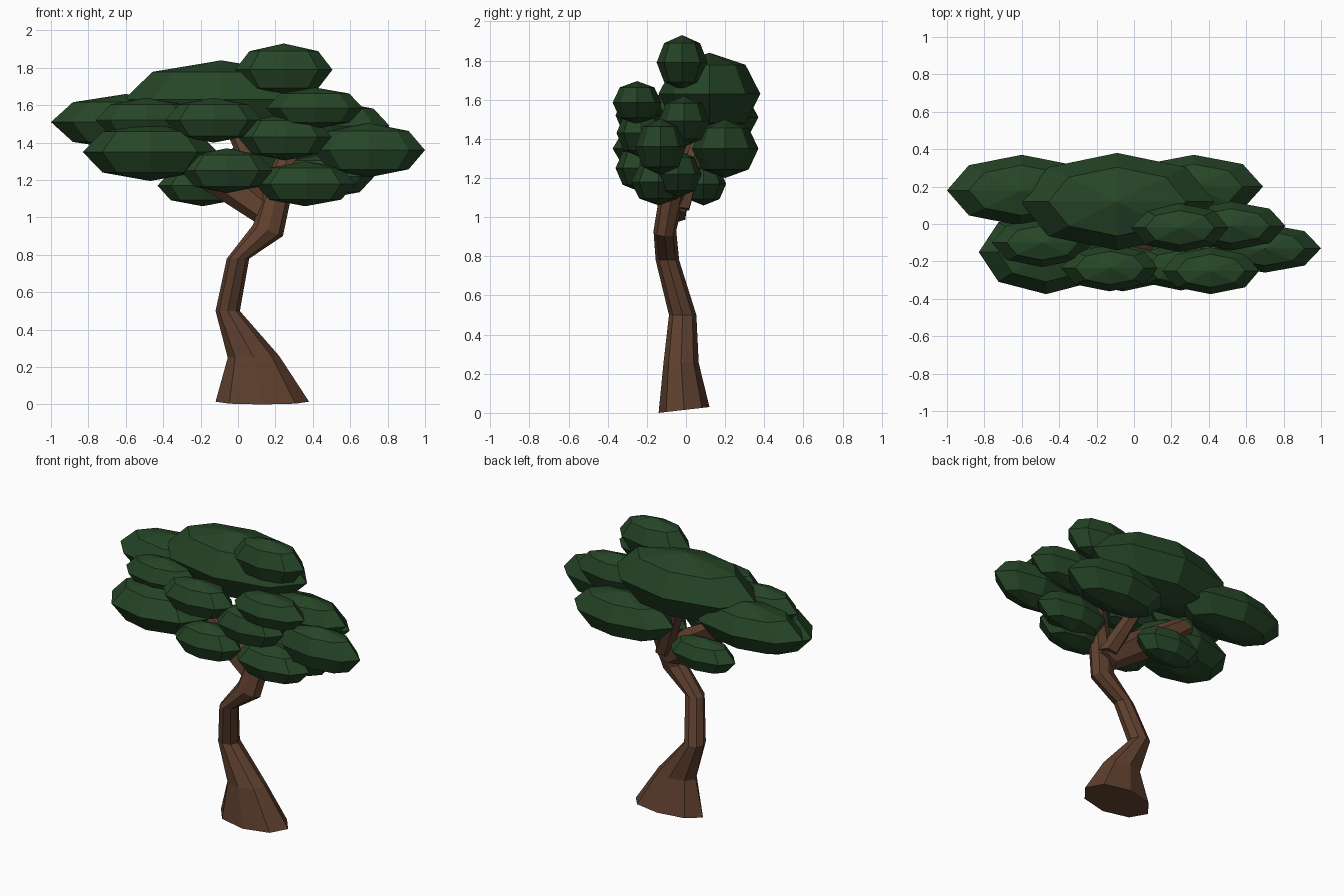
import bpy, bmesh, math
from mathutils import Vector


def material(name, rgb):
    m = bpy.data.materials.new(name)
    m.diffuse_color = (*rgb, 1)
    return m


bark = material("brown bark", (0.115, 0.052, 0.028))
leaf = material("dark green leaves", (0.019, 0.060, 0.020))


def finish(bm, name, mat):
    bmesh.ops.recalc_face_normals(bm, faces=bm.faces)
    me = bpy.data.meshes.new(name)
    bm.to_mesh(me)
    bm.free()
    me.materials.append(mat)
    ob = bpy.data.objects.new(name, me)
    bpy.context.collection.objects.link(ob)
    return ob


def loft(name, rings, sides=8):
    """Each ring: left x, left z, right x, right z, centre y, half depth, z tilt along y."""
    bm = bmesh.new()
    loops = []
    for lx, lz, rx, rz, y, d, tilt in rings:
        c = Vector(((lx + rx) / 2, y, (lz + rz) / 2))
        u = Vector(((rx - lx) / 2, 0, (rz - lz) / 2))
        v = Vector((0, d, tilt))
        loops.append([bm.verts.new(c + u * math.cos(a) + v * math.sin(a))
                      for a in (2 * math.pi * i / sides for i in range(sides))])
    for a, b in zip(loops, loops[1:]):
        for i in range(sides):
            j = (i + 1) % sides
            bm.faces.new((a[i], a[j], b[j], b[i]))
    bm.faces.new(loops[0])
    bm.faces.new(loops[-1])
    return finish(bm, name, bark)


# Crooked trunk with flared foot
loft("trunk", [
    (-0.12, 0.015, 0.38, 0.015, -0.01, 0.13, 0.015),
    (-0.055, 0.25, 0.22, 0.26, -0.025, 0.09, 0),
    (-0.12, 0.50, 0.01, 0.50, -0.017, 0.07, 0),
    (-0.06, 0.78, 0.06, 0.78, -0.095, 0.06, 0),
    (0.08, 0.96, 0.24, 0.90, -0.108, 0.058, 0),
    (0.12, 1.09, 0.28, 1.09, -0.075, 0.065, 0),
    (0.20, 1.32, 0.33, 1.32, -0.04, 0.05, 0),
])
# Branches hidden partly by the crown
loft("left_branch", [
    (0.10, 0.97, 0.25, 1.04, -0.06, 0.065, 0),
    (-0.18, 1.15, 0.03, 1.24, -0.03, 0.06, 0),
    (-0.42, 1.37, -0.30, 1.43, 0.05, 0.05, 0),
], 6)
loft("back_branch", [
    (0.12, 1.03, 0.25, 1.05, -0.04, 0.065, 0),
    (0.03, 1.25, 0.13, 1.27, 0.03, 0.05, 0),
    (-0.08, 1.50, 0.02, 1.50, 0.10, 0.04, 0),
], 6)

# Flattened leaf clumps: centre, radii
clumps = [
    (-0.09, 0.12, 1.63, 0.52, 0.26, 0.21),
    (0.245, -0.02, 1.79, 0.26, 0.13, 0.14),
    (-0.60, 0.18, 1.51, 0.40, 0.19, 0.15),
    (-0.47, -0.15, 1.35, 0.36, 0.225, 0.155),
    (-0.49, -0.10, 1.52, 0.27, 0.13, 0.12),
    (-0.13, -0.235, 1.52, 0.26, 0.125, 0.12),
    (0.41, -0.25, 1.585, 0.26, 0.125, 0.11),
    (0.70, -0.13, 1.36, 0.30, 0.13, 0.145),
    (0.25, -0.23, 1.43, 0.25, 0.125, 0.125),
    (-0.06, -0.235, 1.25, 0.245, 0.125, 0.12),
    (0.36, -0.14, 1.18, 0.27, 0.14, 0.12),
    (-0.19, 0.09, 1.17, 0.24, 0.115, 0.11),
    (0.32, 0.20, 1.35, 0.37, 0.17, 0.15),
    (0.52, -0.01, 1.49, 0.29, 0.13, 0.13),
    (0.46, -0.04, 1.22, 0.27, 0.12, 0.12),
    (0.40, 0.19, 1.53, 0.30, 0.16, 0.12),
]
for i, (x, y, z, rx, ry, rz) in enumerate(clumps[:15]):
    bm = bmesh.new()
    bmesh.ops.create_uvsphere(bm, u_segments=8, v_segments=4, radius=1)
    bmesh.ops.scale(bm, vec=(rx, ry, rz), verts=bm.verts)
    bmesh.ops.translate(bm, vec=(x, y, z), verts=bm.verts)
    finish(bm, f"leaf_clump_{i + 1}", leaf)
